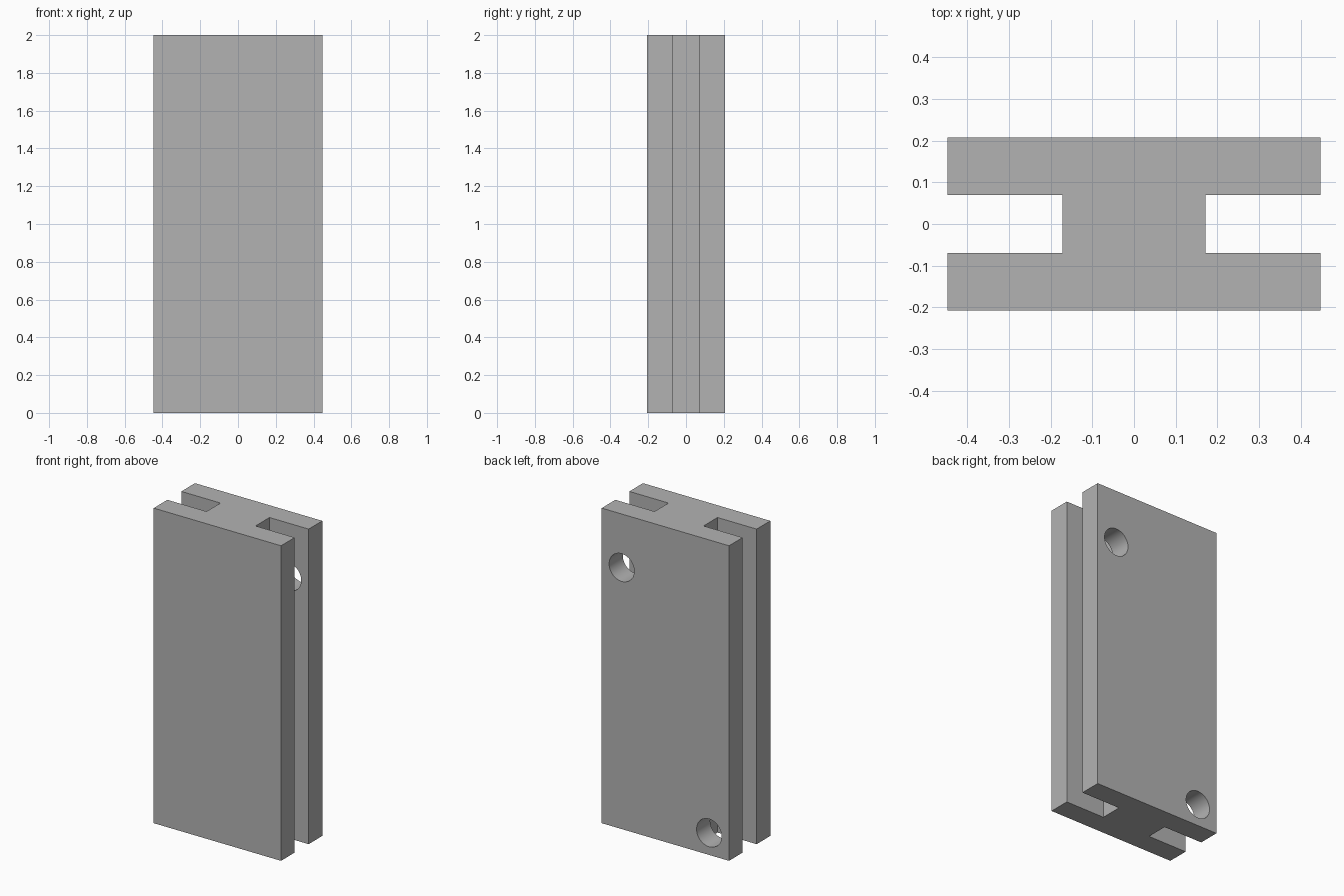
import bpy
import bmesh

if "Cube" in bpy.data.objects:
    bpy.data.objects.remove(bpy.data.objects["Cube"])

HEIGHT, HALF_W, HALF_D = 2.0, 0.447, 0.207
WEB, SLOT = 0.172, 0.07
HOLE_R = 0.088

grey = bpy.data.materials.new("plain grey")
grey.use_nodes = True
grey.diffuse_color = (0.45, 0.45, 0.45, 1)
grey.node_tree.nodes["Principled BSDF"].inputs["Base Color"].default_value = grey.diffuse_color

# H-shaped profile: one half, then the same half turned by 180 degrees
half = [(-HALF_W, -HALF_D), (HALF_W, -HALF_D), (HALF_W, -SLOT),
        (WEB, -SLOT), (WEB, SLOT), (HALF_W, SLOT)]
profile = half + [(-x, -y) for x, y in half]

bm = bmesh.new()
base = bm.faces.new([bm.verts.new((x, y, 0)) for x, y in profile])
top = bmesh.ops.extrude_face_region(bm, geom=[base])["geom"]
bmesh.ops.translate(bm, vec=(0, 0, HEIGHT),
                    verts=[v for v in top if isinstance(v, bmesh.types.BMVert)])
bmesh.ops.recalc_face_normals(bm, faces=bm.faces[:])
mesh = bpy.data.meshes.new("slotted_block")
bm.to_mesh(mesh)
bm.free()
mesh.materials.append(grey)
block = bpy.data.objects.new("slotted_block", mesh)
bpy.context.collection.objects.link(block)

# Two diagonal round holes through the back plate only
for x, z in ((0.307, 1.66), (-0.307, 0.14)):
    bpy.ops.mesh.primitive_cylinder_add(vertices=64, radius=HOLE_R, depth=0.2,
                                        location=(x, 0.14, z), rotation=(1.5707963, 0, 0))
    cutter = bpy.context.object
    cutter.name = "hole_cutter"
    cutter.hide_render = True
    cutter.data.materials.append(grey)
    cut = block.modifiers.new("hole", "BOOLEAN")
    cut.operation, cut.solver, cut.object = "DIFFERENCE", "EXACT", cutter
    bpy.ops.object.select_all(action="DESELECT")
    block.select_set(True)
    bpy.context.view_layer.objects.active = block
    bpy.ops.object.modifier_apply(modifier=cut.name)
    bpy.data.objects.remove(cutter)

# Smooth hole walls, sharp edges elsewhere
bpy.ops.object.shade_smooth_by_angle(angle=0.5)
